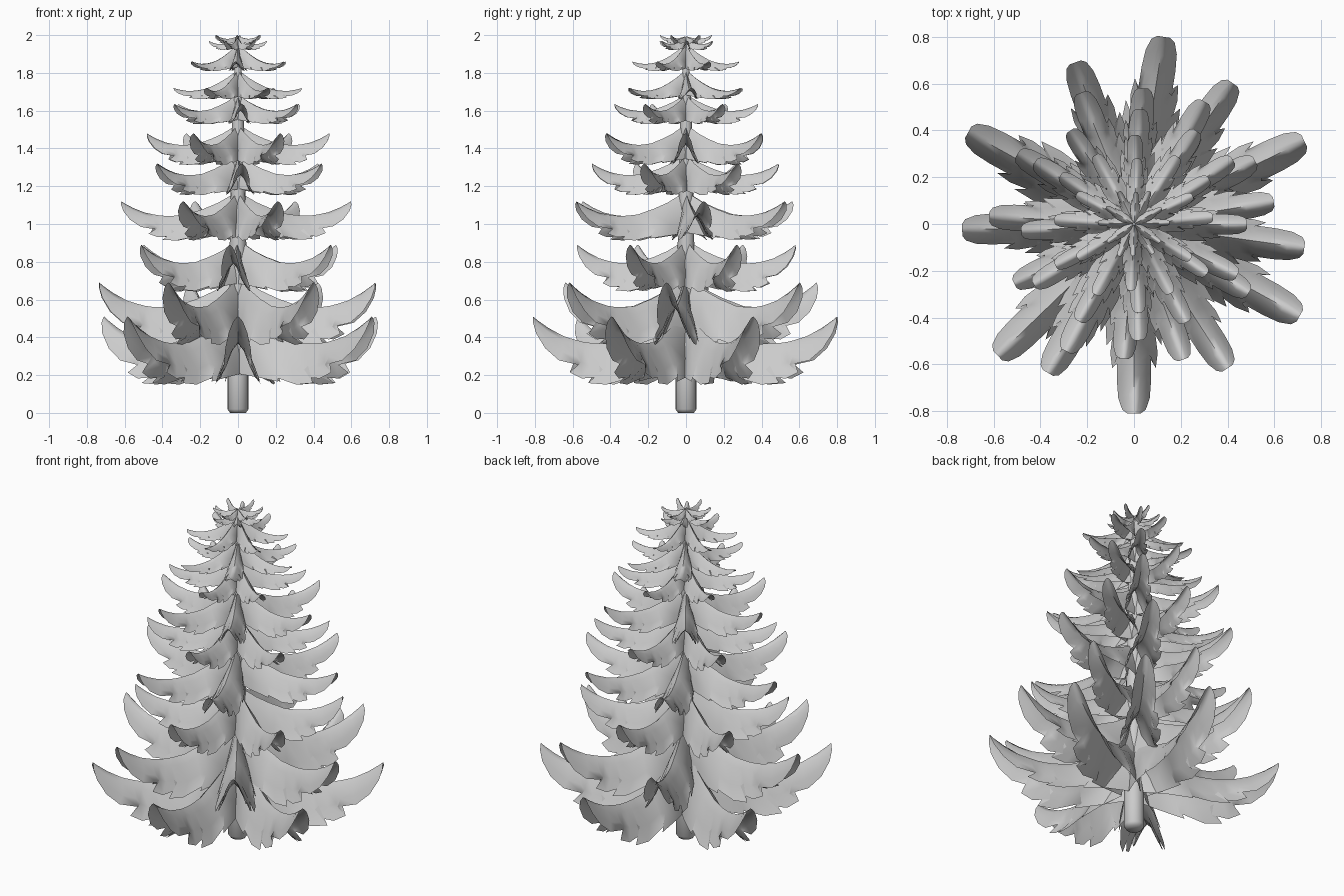
import bpy, bmesh, math, random

if "Cube" in bpy.data.objects:
    bpy.data.objects.remove(bpy.data.objects["Cube"])

random.seed(4)

# Half outline of a folded bough, per unit length:
# spine distance, spine height, edge distance, edge half width, edge height
ROWS = [
    (1.00, 0.000, 1.00, .035, -.04),
    (0.97, -.025, 0.98, .062, -.11),
    (0.90, -.075, 0.92, .083, -.21),
    (0.80, -.130, 0.83, .090, -.29),
    (0.72, -.155, 0.70, .090, -.32),
    (0.67, -.168, 0.76, .115, -.37),
    (0.62, -.175, 0.68, .125, -.41),
    (0.57, -.178, 0.56, .110, -.40),
    (0.52, -.176, 0.64, .145, -.44),
    (0.44, -.170, 0.52, .150, -.45),
    (0.36, -.140, 0.34, .125, -.40),
    (0.30, -.120, 0.38, .145, -.43),
    (0.17, -.060, 0.20, .115, -.40),
    (0.03, 0.030, 0.05, .070, -.38),
]
# Cross-section of the fold: side, width fraction, drop fraction
FOLD = [(-1, 1, 1), (-1, .75, .66), (-1, .35, .2), (1, 0, 0),
        (1, .35, .2), (1, .75, .66), (1, 1, 1)]


def add_bough(bm, angle, length, tip_z, squash, rise):
    c, s = math.cos(angle), math.sin(angle)
    grid = []
    for st, sz, et, hw, ez in ROWS:
        # teeth only shape the hem; the inner surface follows a smooth width
        calm = min(hw, .09 + .05 * max(0, .72 - st) / .4)
        line = []
        for side, w, d in FOLD:
            r = (st + (et - st) * d ** 4) * length
            y = side * (hw if d == 1 else calm) * w * length
            z = tip_z + (sz + (ez - sz) * d) * length * squash
            z += rise * (1 - st) ** 2 * (1 - .8 * d)   # upper boughs droop from the trunk
            line.append(bm.verts.new((r * c - y * s, r * s + y * c, z)))
        grid.append(line)
    for a, b in zip(grid, grid[1:]):
        for i in range(len(FOLD) - 1):
            bm.faces.new((a[i], a[i + 1], b[i + 1], b[i]))


def finish(bm, name):
    bmesh.ops.recalc_face_normals(bm, faces=bm.faces)
    me = bpy.data.meshes.new(name)
    bm.to_mesh(me)
    bm.free()
    ob = bpy.data.objects.new(name, me)
    bpy.context.collection.objects.link(ob)
    bpy.ops.object.select_all(action='DESELECT')
    ob.select_set(True)
    bpy.context.view_layer.objects.active = ob
    bpy.ops.object.shade_smooth_by_angle(angle=math.radians(75))
    return ob


# Trunk: tapered round with a softened foot
bm = bmesh.new()
rings = []
for r, z in [(.042, 0), (.056, .02), (.056, .2), (.042, 1.0), (.030, 1.6), (.012, 1.96)]:
    rings.append([bm.verts.new((r * math.cos(i * math.tau / 16),
                                r * math.sin(i * math.tau / 16), z)) for i in range(16)])
for a, b in zip(rings, rings[1:]):
    for i in range(16):
        j = (i + 1) % 16
        bm.faces.new((a[i], a[j], b[j], b[i]))
bm.faces.new(rings[0][::-1])
bm.faces.new(rings[-1])
finish(bm, "trunk")

# Tiers: tip height, length, vertical span, rise at the trunk
TIERS = [(.51, .81, .36, .0), (.69, .735, .33, .0), (.89, .585, .25, .0), (1.12, .62, .21, .03),
         (1.32, .505, .17, .03), (1.48, .485, .17, .03), (1.635, .385, .11, .04),
         (1.72, .345, .065, .09), (1.86, .285, .055, .09), (1.97, .155, .05, .01),
         (2.0, .14, .045, -.01)]
# Measured directions for the widest tiers
ANGLES = {0: (26, 81, 151, 224, 270, 331), 1: (55, 110, 182, 240, 303, 352),
          3: (9, 60, 112, 177, 242, 290)}

for n, (z, length, span, rise) in enumerate(TIERS):
    angles = ANGLES.get(n) or [30 * ((n + 1) % 2) + 60 * k + random.uniform(-5, 5)
                               for k in range(6)]
    bm = bmesh.new()
    for a in angles:
        add_bough(bm, math.radians(a), length * random.uniform(.97, 1) if n > 1 else length,
                  z, span / length / .45, rise)
    finish(bm, f"bough_tier_{n + 1}")
